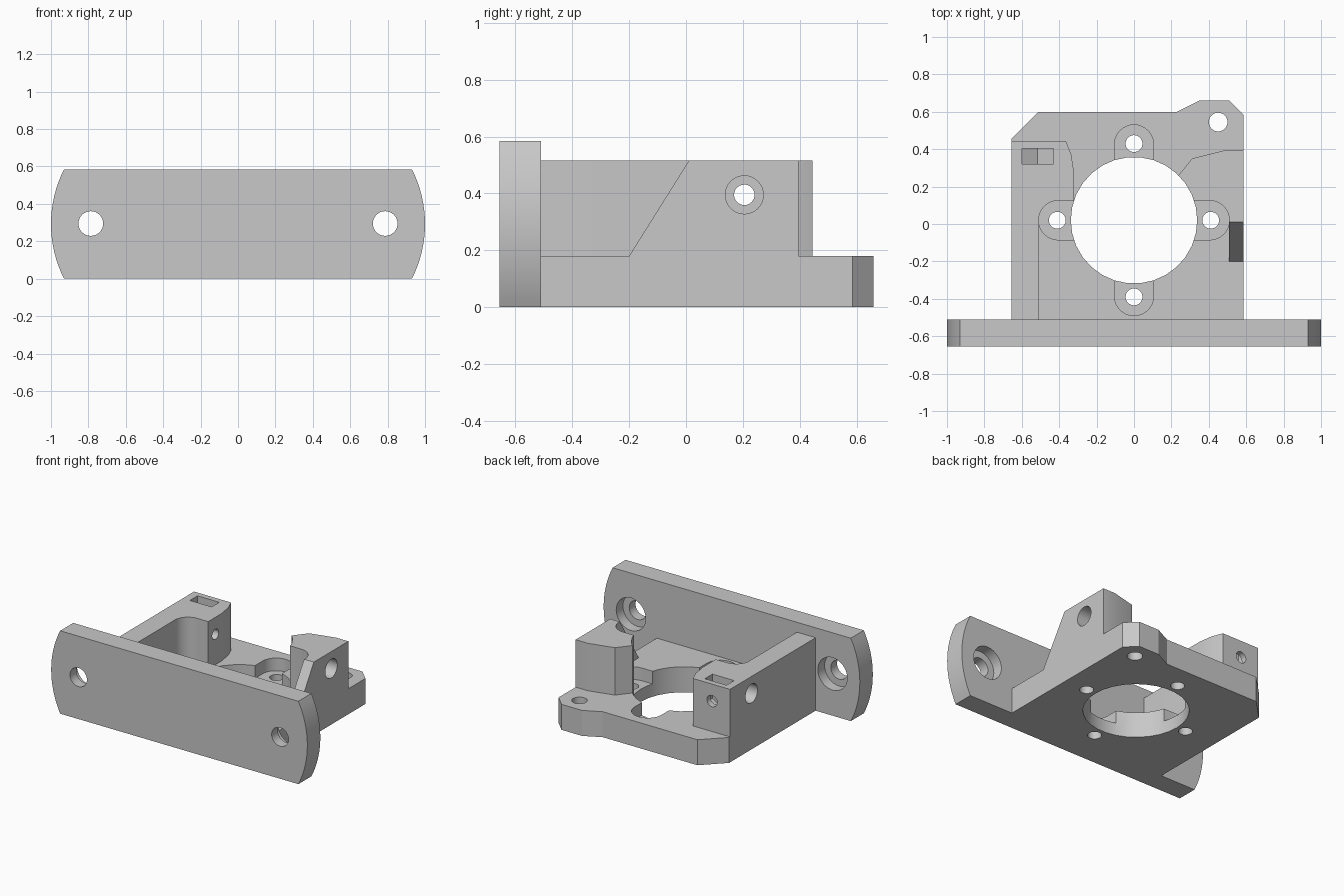
import bpy, bmesh
from math import sin, cos, pi, asin

cube = bpy.data.objects.get("Cube")
if cube:
    bpy.data.objects.remove(cube, do_unlink=True)

grey = bpy.data.materials.new("plain grey")
grey.use_nodes = True
colour = (0.58, 0.58, 0.58, 1)
grey.diffuse_color = colour
grey.node_tree.nodes["Principled BSDF"].inputs["Base Color"].default_value = colour


def prism(name, pts, axis, lo, hi):
    """Extrude a 2D outline along an axis between two positions."""
    place = {"x": lambda a, b, h: (h, a, b),
             "y": lambda a, b, h: (a, h, b),
             "z": lambda a, b, h: (a, b, h)}[axis]
    bm = bmesh.new()
    low = [bm.verts.new(place(a, b, lo)) for a, b in pts]
    high = [bm.verts.new(place(a, b, hi)) for a, b in pts]
    bm.faces.new(low)
    bm.faces.new(high)
    n = len(pts)
    for i in range(n):
        j = (i + 1) % n
        bm.faces.new((low[i], low[j], high[j], high[i]))
    bmesh.ops.recalc_face_normals(bm, faces=bm.faces)
    mesh = bpy.data.meshes.new(name)
    bm.to_mesh(mesh)
    bm.free()
    mesh.materials.append(grey)
    ob = bpy.data.objects.new(name, mesh)
    bpy.context.collection.objects.link(ob)
    return ob


def arc(ca, cb, r, start, end, n):
    return [(ca + r * cos(start + (end - start) * i / n),
             cb + r * sin(start + (end - start) * i / n)) for i in range(n + 1)]


def rod(name, ca, cb, r, axis, lo, hi, n=32):
    return prism(name, arc(ca, cb, r, 0, 2 * pi, n)[:-1], axis, lo, hi)


def combine(target, tool, operation):
    mod = target.modifiers.new(operation, "BOOLEAN")
    mod.operation = operation
    mod.solver = "EXACT"
    mod.object = tool
    bpy.context.view_layer.objects.active = target
    bpy.ops.object.modifier_apply(modifier=mod.name)
    bpy.data.objects.remove(tool, do_unlink=True)


# Base plate with chamfered corners and a raised ear
bracket = prism("motor_bracket", [
    (-.655, -.55), (.585, -.55), (.585, .585), (.51, .66), (.35, .66),
    (.23, .6), (-.51, .6), (-.655, .455)], "z", 0, .18)

# Mounting flange with bowed ends
half, radius = .2925, .646
bow = asin(half / radius)
flange = prism("flange", arc(1 - radius, half, radius, -bow, bow, 16)
               + arc(radius - 1, half, radius, pi - bow, pi + bow, 16),
               "y", -.655, -.51)

# Left wall and its clamp block
wall = prism("side_wall", [
    (-.655, -.55), (-.509, -.55), (-.509, .02), (-.32, .02), (-.32, .27),
    (-.335, .37), (-.365, .445), (-.655, .445)], "z", .1, .515)

# Opposite clamp block with a sloped buttress
block = prism("clamp_block", [
    (.585, .395), (.49, .395), (.31, .35), (.2, .212), (.2, .02),
    (.509, .02), (.509, -.21), (.585, -.21)], "z", .1, .515)
slope = prism("slope_cutter", [(-.2, .18), (.126, .7), (-.4, .7), (-.4, .18)],
              "x", .45, .7)
combine(block, slope, "DIFFERENCE")

for part in (flange, wall, block):
    combine(bracket, part, "UNION")

# Central opening
cutters = [rod("bore", 0, .02, .338, "z", -.1, .8, 30)]

# Four screw holes with open-ended recesses
for k in range(4):
    c, s = cos(k * pi / 2), sin(k * pi / 2)
    outline = [(.15, -.105)] + arc(.405, 0, .105, -pi / 2, pi / 2, 16) + [(.15, .105)]
    turned = [(c * a - s * b, s * a + c * b + .02) for a, b in outline]
    cutters.append(prism("recess", turned, "z", .09, .8))
    cutters.append(rod("screw_hole", .41 * c, .41 * s + .02, .045, "z", -.1, .3))

# Ear hole
cutters.append(rod("ear_hole", .45, .545, .05, "z", -.1, .3))

# Cross bolt through both clamp blocks, counterbored outside
cutters.append(rod("cross_bolt", .205, .395, .036, "x", -.8, .8))
cutters.append(rod("bolt_head", .205, .395, .067, "x", .485, .8))
cutters.append(rod("bolt_head", .205, .395, .067, "x", -.8, -.555))

# Set screw and its pointed nut pocket
cutters.append(rod("set_screw", -.515, .395, .04, "y", .2, .6))
cutters.append(prism("nut_pocket", [
    (-.6, .7), (-.6, .345), (-.515, .296), (-.43, .345), (-.43, .7)],
    "y", .32, .405))

# Flange holes counterbored from behind
for x in (-.787, .787):
    cutters.append(rod("flange_hole", x, .295, .066, "y", -.8, -.4))
    cutters.append(rod("flange_counterbore", x, .295, .115, "y", -.585, -.4))

for cutter in cutters:
    combine(bracket, cutter, "DIFFERENCE")

bpy.ops.object.select_all(action="DESELECT")
bracket.select_set(True)
bpy.context.view_layer.objects.active = bracket
bpy.ops.object.shade_smooth_by_angle(angle=pi / 9)
